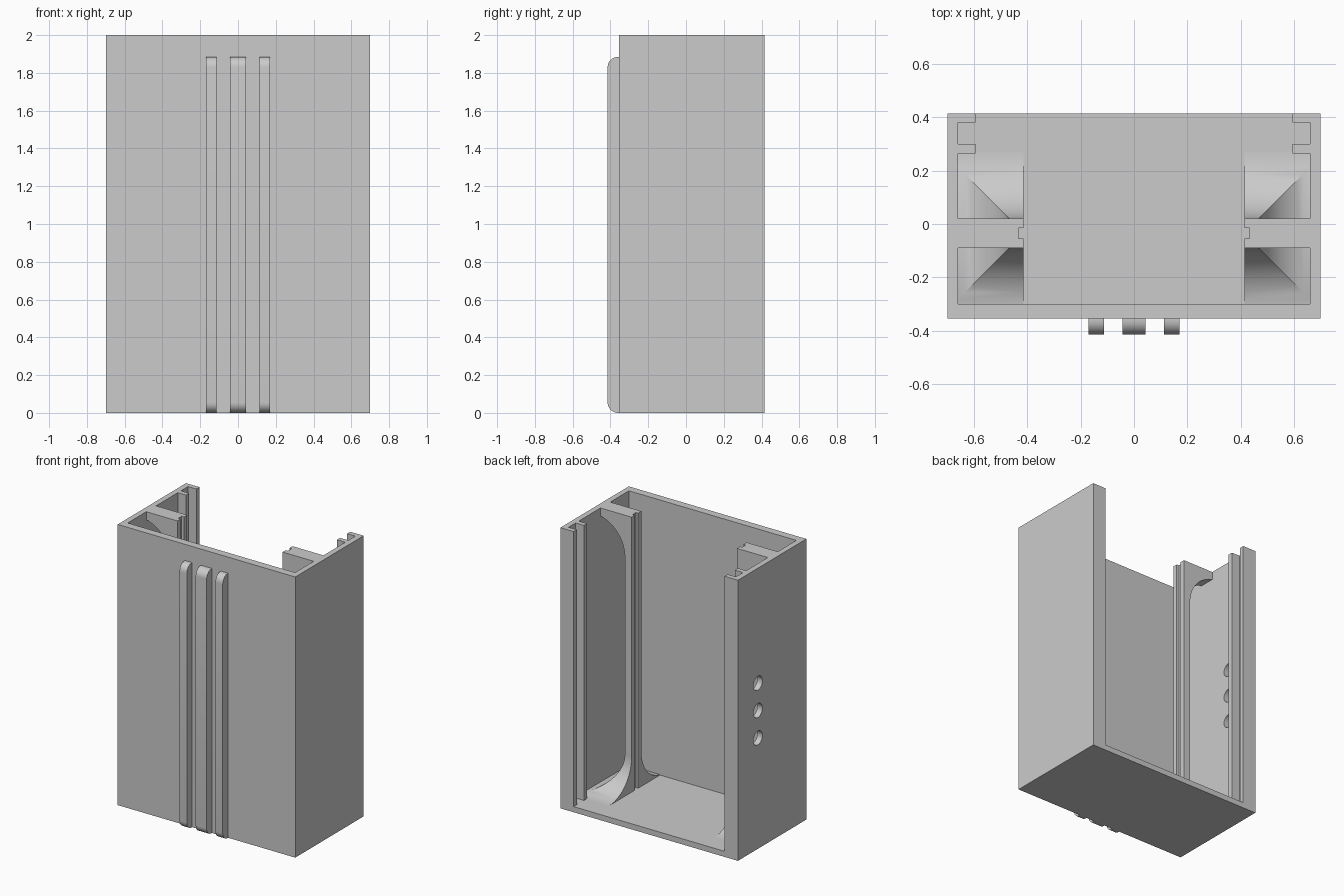
import bpy, bmesh, math
from mathutils import Vector

cube = bpy.data.objects.get("Cube")
if cube:
    bpy.data.objects.remove(cube, do_unlink=True)

grey = bpy.data.materials.new("light_grey_plastic")
grey.use_nodes = True
colour = (0.6, 0.6, 0.6, 1)
grey.diffuse_color = colour
grey.node_tree.nodes["Principled BSDF"].inputs["Base Color"].default_value = colour

# How a 2D outline and a depth become a 3D point, by extrusion axis
PLACE = {
    "x": lambda u, v, d: (d, u, v),
    "y": lambda u, v, d: (u, d, v),
    "z": lambda u, v, d: (u, v, d),
}


def prism(name, outline, axis, start, end):
    """Extrude a closed 2D outline along one axis."""
    place = PLACE[axis]
    bm = bmesh.new()
    face = bm.faces.new([bm.verts.new(place(u, v, start)) for u, v in outline])
    grown = bmesh.ops.extrude_face_region(bm, geom=[face])["geom"]
    shift = Vector(place(0, 0, end - start))
    bmesh.ops.translate(bm, vec=shift, verts=[g for g in grown if isinstance(g, bmesh.types.BMVert)])
    bmesh.ops.recalc_face_normals(bm, faces=bm.faces)
    mesh = bpy.data.meshes.new(name)
    bm.to_mesh(mesh)
    bm.free()
    mesh.materials.append(grey)
    obj = bpy.data.objects.new(name, mesh)
    bpy.context.collection.objects.link(obj)
    return obj


def arc(cu, cv, r, first, last, steps=14):
    """Points on an arc, angles in degrees."""
    angles = [math.radians(first + (last - first) * i / steps) for i in range(steps + 1)]
    return [(cu + r * math.cos(a), cv + r * math.sin(a)) for a in angles]


def rect(u0, u1, v0, v1):
    return [(u0, v0), (u1, v0), (u1, v1), (u0, v1)]


def cut(target, cutter):
    """Subtract the cutter, then discard it."""
    bpy.ops.object.select_all(action="DESELECT")
    bpy.context.view_layer.objects.active = target
    target.select_set(True)
    mod = target.modifiers.new("cut", "BOOLEAN")
    mod.operation = "DIFFERENCE"
    mod.solver = "EXACT"
    mod.object = cutter
    bpy.ops.object.modifier_apply(modifier=mod.name)
    bpy.data.objects.remove(cutter, do_unlink=True)


def smooth(obj):
    bpy.ops.object.select_all(action="DESELECT")
    bpy.context.view_layer.objects.active = obj
    obj.select_set(True)
    bpy.ops.object.shade_smooth_by_angle(angle=math.radians(30))


HALF, INNER, TOP, FLOOR = 0.70, 0.66, 2.0, 0.04
FRONT, FRONT_IN, BACK = -0.355, -0.30, 0.415

# Shell: front wall, side walls and the two slot rails on each side
half = [(HALF, FRONT), (HALF, BACK), (0.595, BACK), (0.595, 0.38), (INNER, 0.38),
        (INNER, 0.30), (0.595, 0.30), (0.595, 0.265), (INNER, 0.265), (INNER, FRONT_IN)]
shell = prism("shell", half + [(-x, y) for x, y in reversed(half)], "z", 0, TOP)

# Three round holes through the right side wall
for z in (0.79, 0.985, 1.18):
    cut(shell, prism("hole_cutter", arc(0.19, z, 0.05, 0, 345, 23), "x", -0.8, -0.62))
smooth(shell)

# Floor
prism("floor", rect(-INNER, INNER, FRONT_IN, BACK), "z", 0, FLOOR)

# Inner dividers: flared foot, rounded window next to the wall, grooved edge
R, Y0, Y1 = 0.25, -0.09, 0.02
profile = [(Y0 - R, 0.02), (Y1 + R, 0.02)]
profile += arc(Y1 + R, FLOOR + R, R, 270, 180)
profile += [(Y1, TOP), (Y0, TOP)]
profile += arc(Y0 - R, FLOOR + R, R, 0, -90)
WINDOW, WINDOW_TOP = 0.468, 1.95
window = arc(WINDOW + R, FLOOR + R, R, 270, 180)
window += arc(WINDOW + R, WINDOW_TOP - R, R, 180, 90)
window += [(0.9, WINDOW_TOP), (0.9, FLOOR)]
for side, name in ((1, "left_divider"), (-1, "right_divider")):
    divider = prism(name, profile, "x", side * 0.415, side * INNER)
    cut(divider, prism("window_cutter", [(side * x, z) for x, z in window], "y", -0.6, 0.6))
    groove = [(side * x, y) for x, y in rect(0.3, 0.433, -0.055, -0.015)]
    cut(divider, prism("groove_cutter", groove, "z", FLOOR, 2.2))
    smooth(divider)

# Three raised ribs on the front, rounded at both ends
RIB_TOP, RIB_FRONT, r = 1.885, -0.415, 0.055
rib = [(FRONT, 0), (FRONT, RIB_TOP)]
rib += arc(RIB_FRONT + r, RIB_TOP - r, r, 90, 180, 8)
rib += arc(RIB_FRONT + r, r, r, 180, 270, 8)
for name, x0, x1 in (("right_rib", -0.17, -0.113), ("middle_rib", -0.043, 0.043), ("left_rib", 0.113, 0.17)):
    smooth(prism(name, rib, "x", x0, x1))
